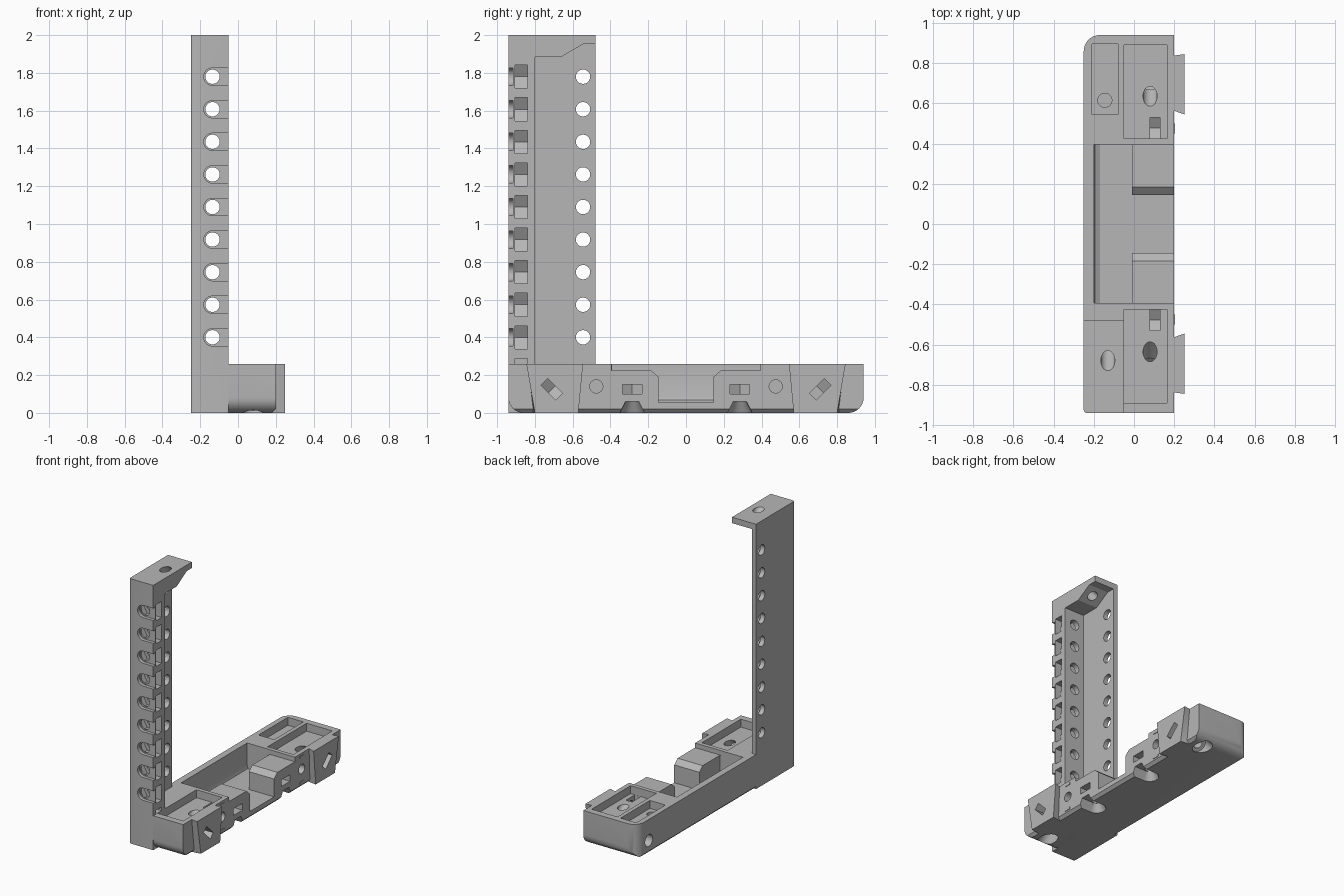
import bpy, bmesh, math
from mathutils import Vector

old = bpy.data.objects.get("Cube")
if old:
    bpy.data.objects.remove(old, do_unlink=True)

grey = bpy.data.materials.new("plain grey")
grey.use_nodes = True
COLOR = (0.47, 0.47, 0.47, 1)
grey.diffuse_color = COLOR
grey.node_tree.nodes["Principled BSDF"].inputs["Base Color"].default_value = COLOR

X, Y, Z = Vector((1, 0, 0)), Vector((0, 1, 0)), Vector((0, 0, 1))
PLANES = {"x": (Y, Z, X), "y": (X, Z, Y), "z": (X, Y, Z)}


def loft(name, rings):
    """Closed solid through two matching rings of points."""
    bm = bmesh.new()
    a, b = [[bm.verts.new(p) for p in ring] for ring in rings]
    bm.faces.new(a)
    bm.faces.new(b)
    for i in range(len(a)):
        j = (i + 1) % len(a)
        bm.faces.new((a[i], a[j], b[j], b[i]))
    bmesh.ops.recalc_face_normals(bm, faces=bm.faces)
    mesh = bpy.data.meshes.new(name)
    bm.to_mesh(mesh)
    bm.free()
    mesh.materials.append(grey)
    obj = bpy.data.objects.new(name, mesh)
    bpy.context.collection.objects.link(obj)
    return obj


def prism(pts, axis, lo, hi, name="cutter"):
    u, v, n = PLANES[axis]
    return loft(name, [[u * p + v * q + n * d for p, q in pts] for d in (lo, hi)])


def rect(a, b, c, d):
    return [(a, c), (b, c), (b, d), (a, d)]


def box(x0, x1, y0, y1, z0, z1, name="cutter"):
    return prism(rect(x0, x1, y0, y1), "z", z0, z1, name)


def arc(cx, cy, r, start, end, n=8):
    angles = [math.radians(start + (end - start) * i / n) for i in range(n + 1)]
    return [(cx + r * math.cos(t), cy + r * math.sin(t)) for t in angles]


def cone(start, end, r0, r1=None, n=28):
    start, end = Vector(start), Vector(end)
    d = (end - start).normalized()
    u = d.orthogonal().normalized()
    v = d.cross(u)
    circle = [(math.cos(math.tau * i / n), math.sin(math.tau * i / n)) for i in range(n)]
    return loft("cutter", [[c + (u * p + v * q) * r for p, q in circle]
                           for c, r in ((start, r0), (end, r1 or r0))])


def nut_slot(center, u, n, half, thick, reach):
    """Slot for a hexagonal nut pushed in from direction u, screw along n."""
    center, n = Vector(center), n.normalized()
    v = n.cross(u)
    pts = [(reach, half), (-0.577 * half, half), (-1.155 * half, 0),
           (-0.577 * half, -half), (reach, -half)]
    return loft("cutter", [[center + u * p + v * q + n * d for p, q in pts]
                           for d in (-thick / 2, thick / 2)])


def combine(target, other, op="DIFFERENCE"):
    mod = target.modifiers.new("shape", "BOOLEAN")
    mod.operation, mod.solver, mod.object = op, "EXACT", other
    bpy.context.view_layer.objects.active = target
    bpy.ops.object.modifier_apply(modifier=mod.name)
    bpy.data.objects.remove(other, do_unlink=True)


# Base: rounded ends, chamfered long lower edges
base = prism([(-0.25, -0.94), (0.2, -0.94), (0.2, 0.94)] + arc(-0.17, 0.86, 0.08, 90, 180),
             "z", 0, 0.26, "base")
combine(base, prism([(0.94, 0.4), (-0.94, 0.4)] + arc(-0.86, 0.08, 0.08, 180, 270)
                    + arc(0.86, 0.08, 0.08, 270, 360), "x", -0.4, 0.4), "INTERSECT")
combine(base, prism([(-0.3, 0.4), (-0.3, 0.07), (-0.23, 0), (0.18, 0), (0.27, 0.09), (0.27, 0.4)],
                    "y", -1, 1), "INTERSECT")
combine(base, box(-0.3, -0.05, -1, -0.48, -0.1, 0.3))

# Central cavity with stepped blocks on the open side
combine(base, prism([(-0.2, 0.3), (-0.2, 0.09), (-0.193, 0.069), (-0.17, 0.055),
                     (-0.01, 0.055), (-0.01, 0.3)], "y", -0.393, 0.395))
half = [(0.145, 0.055), (0.145, 0.19), (0.185, 0.225), (0.394, 0.225), (0.394, 0.3)]
combine(base, prism(half + [(-y, z) for y, z in reversed(half)], "x", -0.02, 0.3))

for s in (-1, 1):
    # Dovetail rail, narrower at the bottom and at its root
    root = [(0.14, 0.26), (0.115, 0), (-0.115, 0), (-0.125, 0.26)]
    rail = [(0.15, 0.26), (0.105, 0), (-0.125, 0), (-0.15, 0.26)]
    combine(base, loft("rail", [[Vector((x, s * (0.695 + y), z)) for y, z in ring]
                                for x, ring in ((0.18, root), (0.25, rail))]), "UNION")

    # Top pocket and its drop-in nut slot with a sideways screw hole
    lo, hi = sorted((s * 0.425, s * 0.89))
    combine(base, box(-0.05, 0.165, lo, hi, 0.2, 0.3))
    combine(base, nut_slot((0.105, s * 0.478, 0.14), Z, X, 0.052, 0.05, 0.2))
    combine(base, cone((0.3, s * 0.475, 0.14), (-0.02, s * 0.475, 0.14), 0.035))

    # Slanted screw hole, counterbore and nut slot
    slant = Vector((0, -s, 1)).normalized()
    mid = Vector((0.08, s * 0.71, 0.125))
    combine(base, cone(mid - slant * 0.2, mid + slant * 0.16, 0.035))
    combine(base, cone(mid - slant * 0.3, mid - slant * 0.1, 0.06))
    combine(base, nut_slot(mid, X, slant, 0.055, 0.05, 0.3))

    # Upright screw hole, countersunk slot below, nut slot from the side
    y = s * 0.285
    combine(base, cone((0.1, y, -0.02), (0.1, y, 0.18), 0.03))
    combine(base, cone((0.1, y, -0.02), (0.1, y, 0.06), 0.075, 0.035))
    combine(base, prism([(y - 0.075, -0.02), (y + 0.075, -0.02), (y + 0.035, 0.06),
                         (y - 0.035, 0.06)], "x", 0.1, 0.3))
    combine(base, nut_slot((0.1, y, 0.125), X, Z, 0.052, 0.05, 0.2))

    # Small locating tabs
    for z in (0.04, 0.235):
        box(0.19, 0.204, s * 0.475 - 0.025, s * 0.475 + 0.025, z - 0.008, z + 0.008, "locating_tab")

# Small rear pocket and its holes
combine(base, box(-0.21, -0.08, 0.545, 0.895, 0.2, 0.3))
combine(base, cone((-0.145, 0.615, 0.3), (-0.145, 0.615, 0.08), 0.035))
combine(base, cone((-0.3, 0.8, 0.1), (-0.15, 0.8, 0.1), 0.045))

# Upright: post, thin wall and top bracket from one column
upright = prism([(-0.05, -0.94), (-0.05, -0.478), (-0.25, -0.478)]
                + arc(-0.235, -0.925, 0.015, 180, 270, 4), "z", 0, 2, "upright")
combine(upright, prism([(-0.8, 0.26), (-0.4, 0.26), (-0.4, 1.955), (-0.54, 1.955),
                        (-0.66, 1.885), (-0.8, 1.885)], "x", -0.215, 0.1))
combine(upright, cone((-0.13, -0.78, 2.1), (-0.13, -0.48, 1.8), 0.035))

# Row of holes, front slots and nut slots
for i in range(9):
    z = 0.4 + 0.1725 * i
    combine(upright, cone((-0.3, -0.545, z), (-0.1, -0.545, z), 0.038))
    combine(upright, cone((-0.135, -1, z), (-0.135, -0.75, z), 0.038))
    outline = arc(-0.135, z, 0.046, 90, 270, 12) + [(0, z - 0.046), (0, z + 0.046)]
    combine(upright, prism(outline, "y", -1, -0.915))
    combine(upright, nut_slot((-0.135, -0.872, z), X, Y, 0.061, 0.065, 0.2))
combine(upright, box(-0.14, 0, -0.905, -0.84, 0.26, 0.288))

# Smooth the round parts only
bpy.ops.object.select_all(action="DESELECT")
for obj in (base, upright):
    obj.select_set(True)
bpy.context.view_layer.objects.active = base
bpy.ops.object.shade_smooth_by_angle(angle=math.radians(25))
